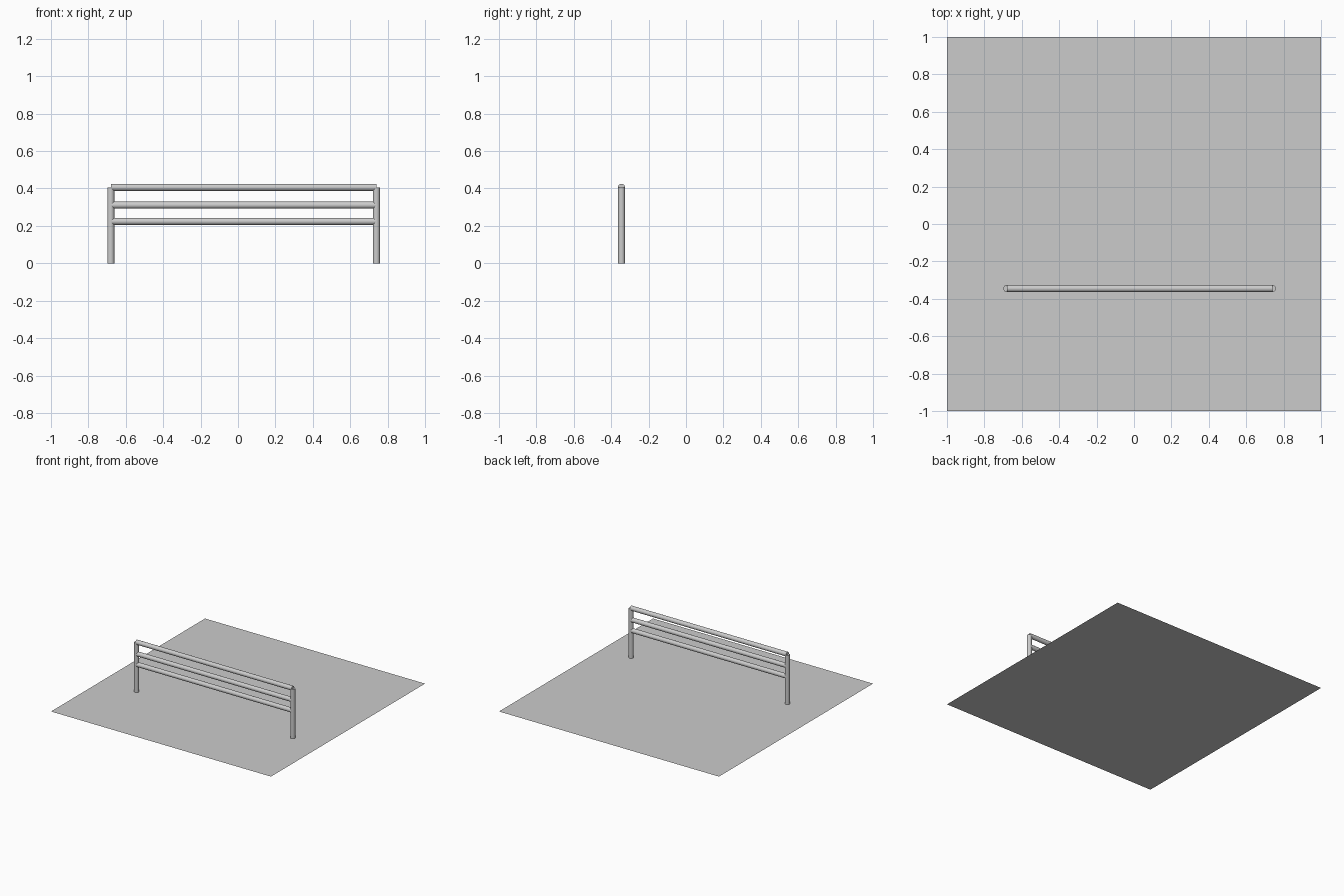
import bpy
from math import pi

if "Cube" in bpy.data.objects:
    bpy.data.objects.remove(bpy.data.objects["Cube"])

R = 0.0187
Y = -0.345
X0, X1 = -0.68, 0.74
TOP = 0.404


def tube(name, loc, length, rot=(0, 0, 0)):
    bpy.ops.mesh.primitive_cylinder_add(vertices=32, radius=R, depth=length,
                                        location=loc, rotation=rot)
    ob = bpy.context.object
    ob.name = name
    bpy.ops.object.shade_smooth_by_angle()
    return ob


# Flat ground sheet
bpy.ops.mesh.primitive_plane_add(size=2)
bpy.context.object.name = "ground_sheet"

# Upright posts
for side, x in (("left", X0), ("right", X1)):
    tube(side + "_post", (x, Y, TOP / 2), TOP)

# Horizontal rails between the post axes
for name, z in (("lower_rail", 0.224), ("middle_rail", 0.311), ("top_rail", 0.406)):
    tube(name, ((X0 + X1) / 2, Y, z), X1 - X0, (0, pi / 2, 0))
